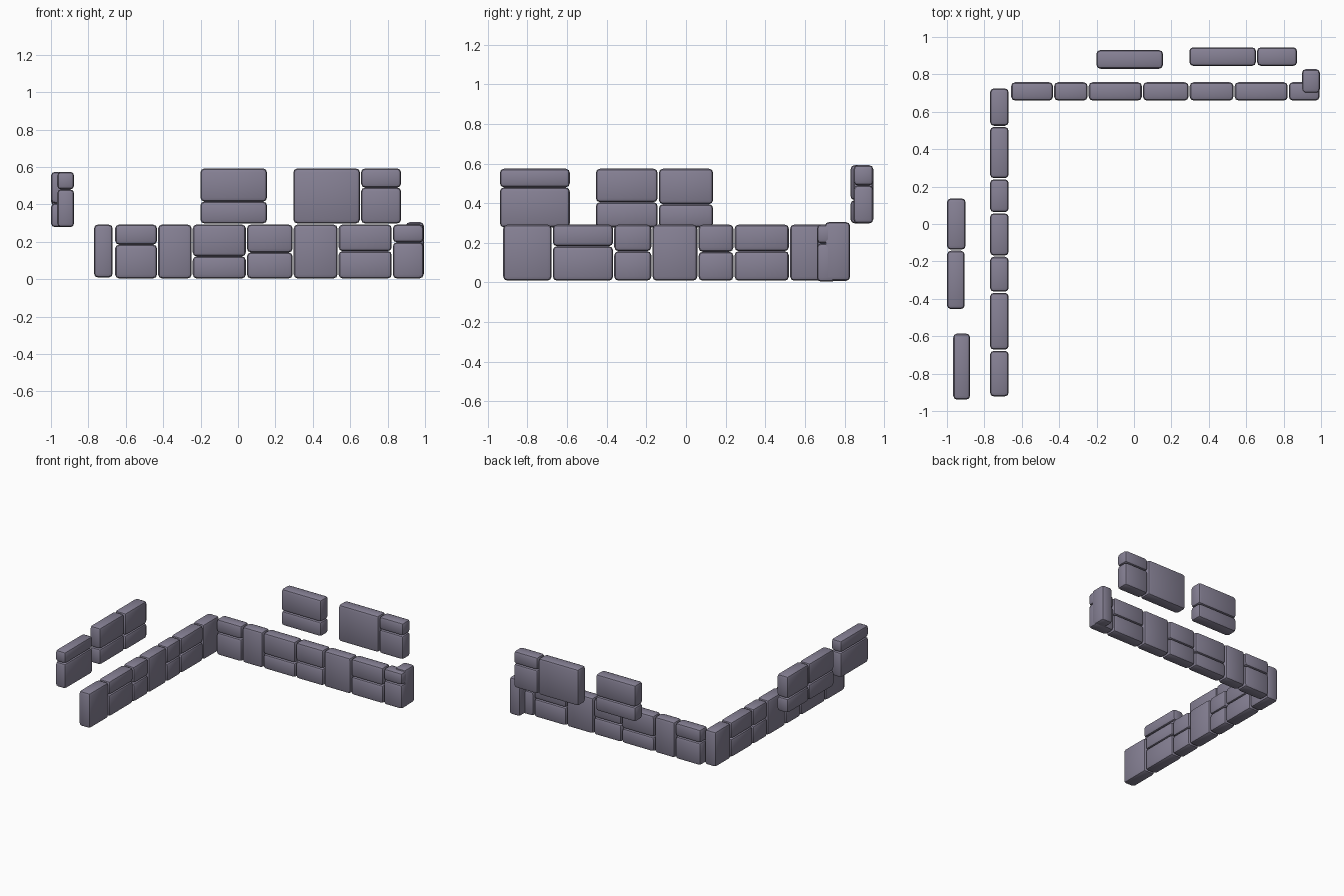
import bpy

if "Cube" in bpy.data.objects:
    bpy.data.objects.remove(bpy.data.objects["Cube"])

mat = bpy.data.materials.new("purple_grey_stone")
mat.diffuse_color = (0.24, 0.22, 0.30, 1)
mat.use_nodes = True
mat.node_tree.nodes["Principled BSDF"].inputs["Base Color"].default_value = mat.diffuse_color


def stone(name, lo, hi, bevel=0.021):
    """One rounded stone filling the box from lo to hi."""
    bpy.ops.mesh.primitive_cube_add(size=1)
    ob = bpy.context.object
    ob.name = name
    for v in ob.data.vertices:
        for i in range(3):
            v.co[i] = lo[i] if v.co[i] < 0 else hi[i]
    mod = ob.modifiers.new("worn_edges", 'BEVEL')
    mod.width = bevel
    mod.segments = 2
    bpy.ops.object.modifier_apply(modifier=mod.name)
    ob.data.materials.append(mat)
    bpy.ops.object.shade_smooth_by_angle(angle=0.45)
    return ob


def course(name, axis, blocks, depth, z0, z1):
    """Row of stones along an axis; each block is (start, end, height of joint or None)."""
    gap = 0.003
    for n, (a, b, joint) in enumerate(blocks, 1):
        levels = [(z0, z1)] if joint is None else [(z0, joint), (joint, z1)]
        for k, (zl, zh) in enumerate(levels):
            part = ("lower", "upper")[k]
            lo, hi = (a + gap, depth[0], zl), (b - gap, depth[1], zh)
            if axis == 'y':
                lo, hi = (depth[0], a + gap, zl), (depth[1], b - gap, zh)
            stone(f"{name}_{part}_stone_{n}", lo, hi)


# Long back wall, bottom course
course("back_wall", 'x', [
    (-0.66, -0.43, 0.185), (-0.43, -0.245, None), (-0.245, 0.045, 0.122),
    (0.045, 0.295, 0.143), (0.295, 0.535, None), (0.535, 0.825, 0.15),
    (0.825, 0.995, 0.197)], (0.66, 0.758), 0.004, 0.292)

# Left wall, bottom course
course("left_wall", 'y', [
    (-0.925, -0.675, None), (-0.675, -0.365, 0.183), (-0.365, -0.172, 0.158),
    (-0.172, 0.06, None), (0.06, 0.242, 0.155), (0.242, 0.522, 0.158),
    (0.522, 0.728, None)], (-0.77, -0.67), 0.009, 0.292)

# Stone turning the corner at the right end
stone("end_stone", (0.898, 0.70, 0.008), (0.994, 0.828, 0.305))

# Separate upper pieces behind the back wall
course("back_upper_single", 'x', [(-0.204, 0.158, 0.415)], (0.83, 0.93), 0.298, 0.592)
course("back_upper_pair", 'x', [(0.293, 0.655, None), (0.655, 0.875, 0.49)],
       (0.845, 0.945), 0.298, 0.592)

# Separate upper pieces outside the left wall
course("left_upper_inner", 'y', [(-0.14, 0.14, 0.395)], (-1.0, -0.9), 0.278, 0.574)
course("left_upper_middle", 'y', [(-0.458, -0.14, 0.405)], (-1.0, -0.905), 0.278, 0.574)
course("left_upper_outer", 'y', [(-0.942, -0.583, 0.48)], (-0.967, -0.876), 0.278, 0.574)
